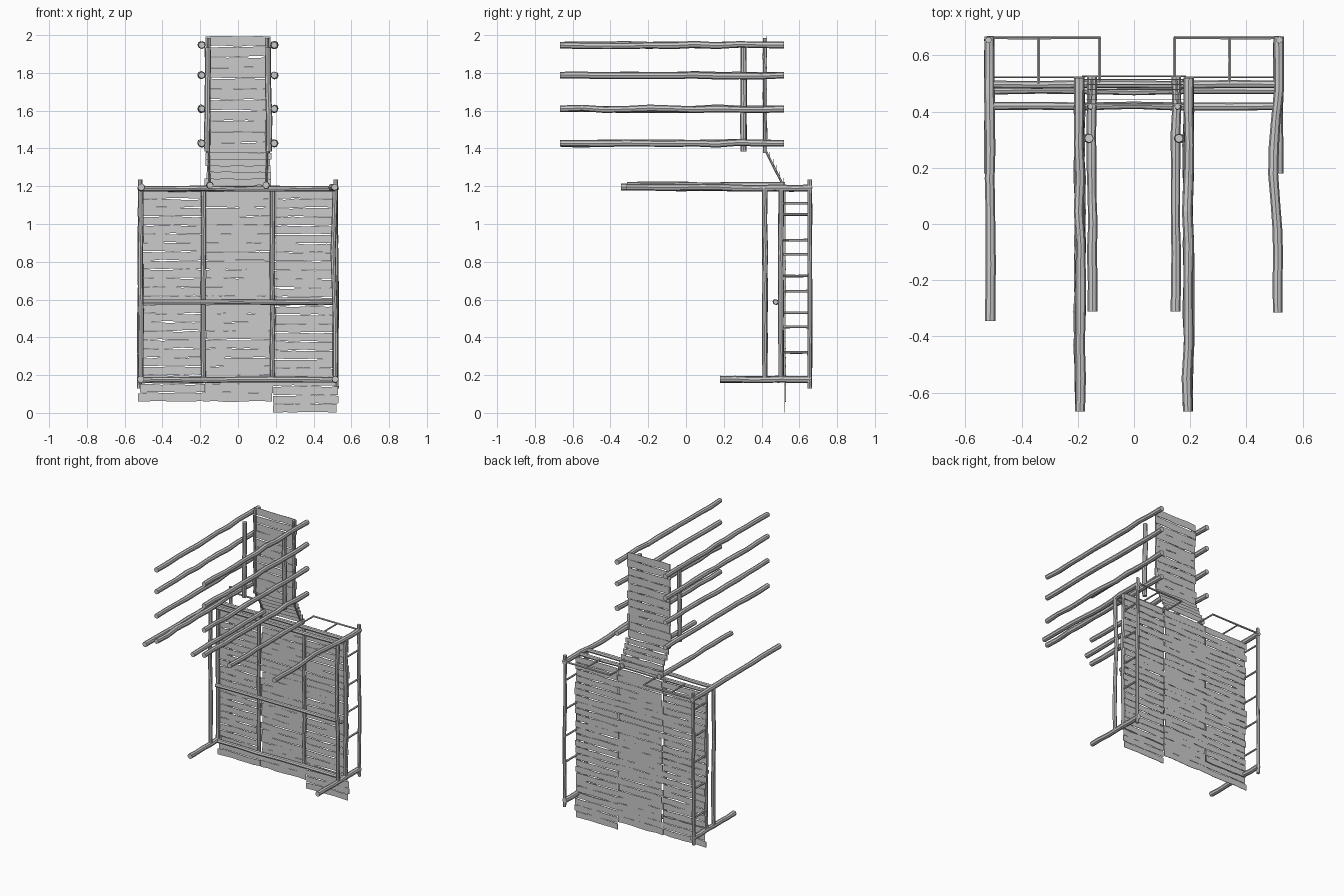
import bpy, bmesh, random
from mathutils import Vector, Matrix

if "Cube" in bpy.data.objects:
    bpy.data.objects.remove(bpy.data.objects["Cube"])

random.seed(4)


def finish(name, bm):
    bmesh.ops.recalc_face_normals(bm, faces=bm.faces)
    me = bpy.data.meshes.new(name)
    bm.to_mesh(me)
    bm.free()
    ob = bpy.data.objects.new(name, me)
    bpy.context.collection.objects.link(ob)
    return ob


def log(name, a, b, r, wob=0.003, segs=6, sides=8, bend=None):
    """Rough round pole from a to b; bend = (fraction, offset vector)."""
    a, b = Vector(a), Vector(b)
    rot = (b - a).to_track_quat('Z', 'Y').to_matrix().to_4x4()
    bm = bmesh.new()
    rings = []
    for i in range(segs + 1):
        t = i / segs
        c = a.lerp(b, t)
        if 0 < i < segs:
            c += rot @ Vector((random.uniform(-wob, wob), random.uniform(-wob, wob), 0))
        if bend:
            c += Vector(bend[1]) * max(0, 1 - abs(t - bend[0]) / 0.25)
        s = r * random.uniform(0.92, 1.06)
        ret = bmesh.ops.create_circle(bm, segments=sides, radius=s,
                                      matrix=Matrix.Translation(c) @ rot)
        rings.append(ret['verts'])
    for p, q in zip(rings, rings[1:]):
        for k in range(sides):
            n = (k + 1) % sides
            bm.faces.new((p[k], p[n], q[n], q[k]))
    bm.faces.new(rings[0])
    bm.faces.new(rings[-1])
    return finish(name, bm)


def planks(name, x0, x1, y, z0, z1, n, gap=0.004, dy=0.0, rough=0.0035):
    """Stack of thin boards with hand-cut uneven edges."""
    bm = bmesh.new()
    pitch = (z1 - z0) / n
    cols = 7
    for i in range(n):
        lo, hi = z0 + i * pitch + gap / 2, z0 + (i + 1) * pitch - gap / 2
        xa, xb = x0 + random.uniform(-.008, .008), x1 + random.uniform(-.008, .008)
        yy = y + i * dy + random.uniform(-.001, .001)
        low, top = [], []
        for k in range(cols):
            x = xa + (xb - xa) * k / (cols - 1)
            low.append(bm.verts.new((x, yy, max(0, lo + random.uniform(-rough, rough)))))
            top.append(bm.verts.new((x, yy, min(2, hi + random.uniform(-rough, rough)))))
        for k in range(cols - 1):
            bm.faces.new((low[k], low[k + 1], top[k + 1], top[k]))
    ob = finish(name, bm)
    m = ob.modifiers.new("thickness", 'SOLIDIFY')
    m.thickness, m.offset = 0.003, 0
    return ob


# main wall boarding in three columns, ragged lower edge
planks("wall_boards_left", -.525, -.18, .523, .06, 1.18, 24)
planks("wall_boards_middle", -.178, .178, .526, .06, 1.18, 24, gap=.001)
planks("wall_boards_right", .182, .525, .523, .0, 1.18, 25)

# tower boarding and stepped boards on the slope
planks("tower_boards", -.172, .17, .427, 1.375, 1.997, 11)
planks("slope_boards", -.17, .172, .515, 1.205, 1.375, 5, gap=-.004, dy=-.018)

# wall frame rails and inner posts
log("top_front_rail", (-.52, .42, 1.187), (.52, .42, 1.187), .014)
log("top_back_rail", (-.52, .497, 1.187), (.52, .497, 1.187), .014)
log("middle_rail", (-.51, .475, .587), (.51, .475, .587), .014)
log("bottom_rail", (-.52, .49, .175), (.52, .49, .175), .015)
for s in (-1, 1):
    log("inner_post", (s * .183, .503, .17), (s * .183, .503, 1.19), .013)

for s in (-1, 1):
    # side posts: front, wall and outer rear
    wave = (.65, (-.012, 0, 0)) if s > 0 else None
    log("front_post", (s * .515, .418, .17), (s * .515, .418, 1.19), .014, bend=wave)
    log("wall_post", (s * .515, .503, .17), (s * .515, .503, 1.19), .014)
    log("rear_post", (s * .522, .655, .13), (s * .518, .655, 1.235), .012, wob=.002)
    # long top beams and short bottom beams
    wave = (.55, (-.022, 0, 0)) if s > 0 else None
    log("top_side_beam", (s * .512, -.345 if s < 0 else -.315, 1.195),
        (s * .515, .668, 1.19), .018, segs=10, bend=wave)
    log("bottom_side_beam", (s * .515, .18, .178), (s * .515, .665, .178), .018)
    log("top_inner_beam", (s * .148, -.312, 1.205), (s * .15, .525, 1.205), .017, segs=8)
    # side ladder rungs
    for z in ((1.05, .84, .645, .455) if s > 0 else (1.11, .915, .725, .53, .32)):
        log("side_rung", (s * .517, .515, z), (s * .517, .655, z), .007, .001, 2, 6)
    # open rack on top behind the wall
    end = .142 if s > 0 else .12
    log("rack_rod", (s * end, .664, 1.192), (s * .518, .664, 1.192), .007, .001, 3, 6)
    for x in (end + .003, .34):
        log("rack_cross_rod", (s * x, .5, 1.192), (s * x, .664, 1.192), .006, .001, 2, 6)
    # tower posts, slope stringers and long projecting logs
    log("tower_front_post", (s * .163, .305, 1.385), (s * .16, .305, 1.935), .016)
    log("tower_back_post", (s * .158, .418, 1.375), (s * .155, .418, 1.985), .010)
    log("slope_stringer", (s * .15, .515, 1.205), (s * .155, .425, 1.38), .006, .001, 2, 6)
    for z in (1.947, 1.788, 1.61, 1.427):
        log("projecting_log", (s * .192, -.668, z), (s * .195, .52, z), .018,
            wob=.005, segs=10)
